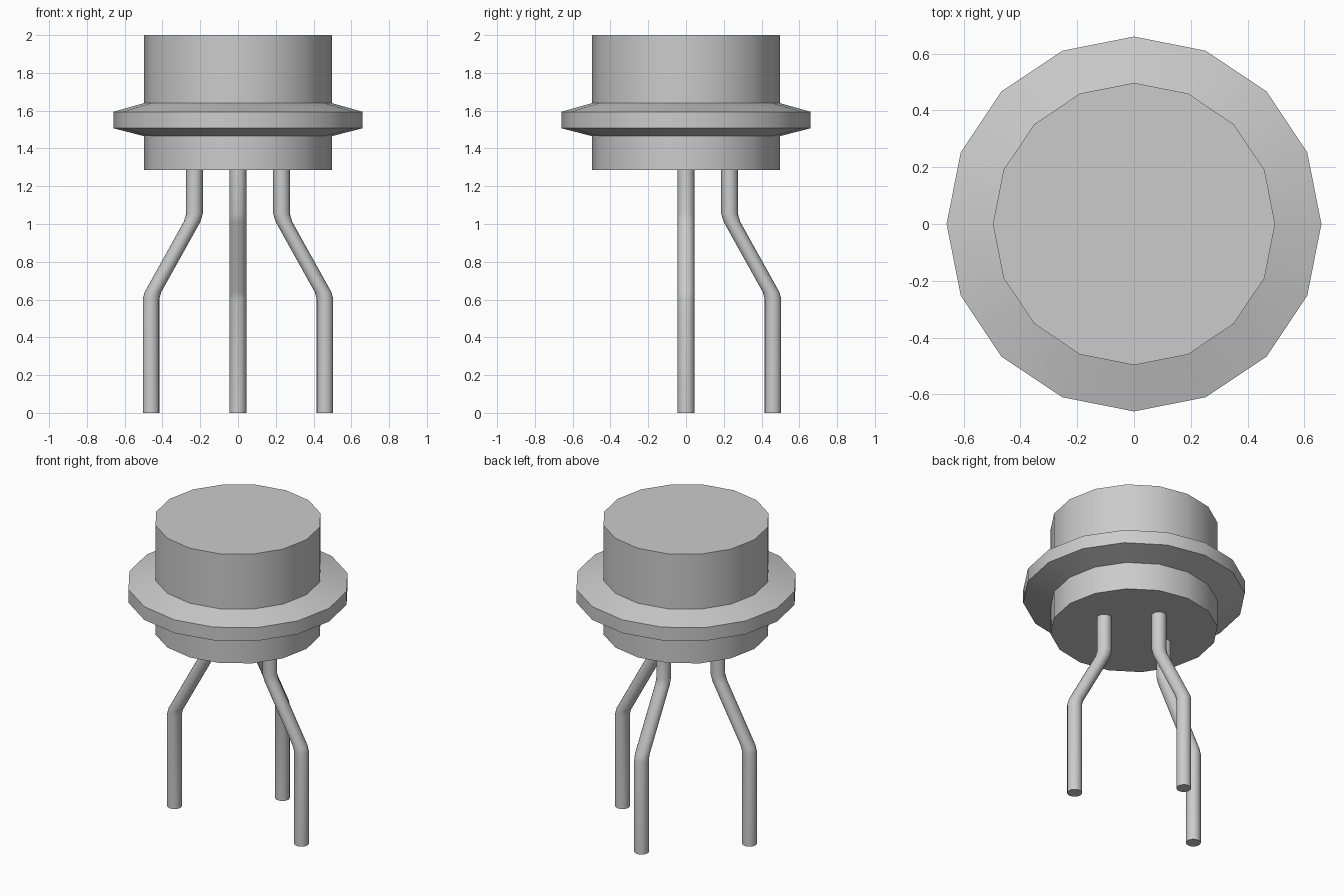
import bpy, bmesh, math

cube = bpy.data.objects.get("Cube")
if cube:
    bpy.data.objects.remove(cube, do_unlink=True)

# Single grey metal
metal = bpy.data.materials.new("grey_metal")
metal.use_nodes = True
metal.diffuse_color = (0.6, 0.6, 0.6, 1)
metal.node_tree.nodes["Principled BSDF"].inputs["Base Color"].default_value = (0.6, 0.6, 0.6, 1)


def loft(name, rings, sides, angle=0.0):
    """Skin horizontal rings (offset, z, radius), capped at both ends, turned about z."""
    bm = bmesh.new()
    loops = []
    for offset, z, r in rings:
        cx, cy = offset * math.cos(angle), offset * math.sin(angle)
        loops.append([bm.verts.new((cx + r * math.cos(math.tau * i / sides),
                                    cy + r * math.sin(math.tau * i / sides), z))
                      for i in range(sides)])
    for a, b in zip(loops, loops[1:]):
        for i in range(sides):
            j = (i + 1) % sides
            bm.faces.new((a[i], a[j], b[j], b[i]))
    bm.faces.new(loops[0])
    bm.faces.new(loops[-1])
    bmesh.ops.recalc_face_normals(bm, faces=bm.faces)
    mesh = bpy.data.meshes.new(name)
    bm.to_mesh(mesh)
    bm.free()
    mesh.materials.append(metal)
    obj = bpy.data.objects.new(name, mesh)
    bpy.context.collection.objects.link(obj)
    bpy.ops.object.select_all(action='DESELECT')
    obj.select_set(True)
    bpy.context.view_layer.objects.active = obj
    bpy.ops.object.shade_smooth_by_angle(angle=math.radians(30))
    return obj


# Can with its bevelled flange
can_profile = [(0.497, 1.285), (0.497, 1.465), (0.66, 1.507),
               (0.66, 1.594), (0.497, 1.64), (0.497, 2.0)]
loft("can_body", [(0, z, r) for r, z in can_profile], 16)

# Three wire legs, each bent outwards
leg_path = [(0.46, 0.0), (0.46, 0.605), (0.45, 0.64),
            (0.243, 1.012), (0.23, 1.055), (0.23, 1.295)]
for name, degrees in (("left_leg", 0), ("back_leg", 90), ("right_leg", 180)):
    loft(name, [(d, z, 0.044) for d, z in leg_path], 16, math.radians(degrees))
